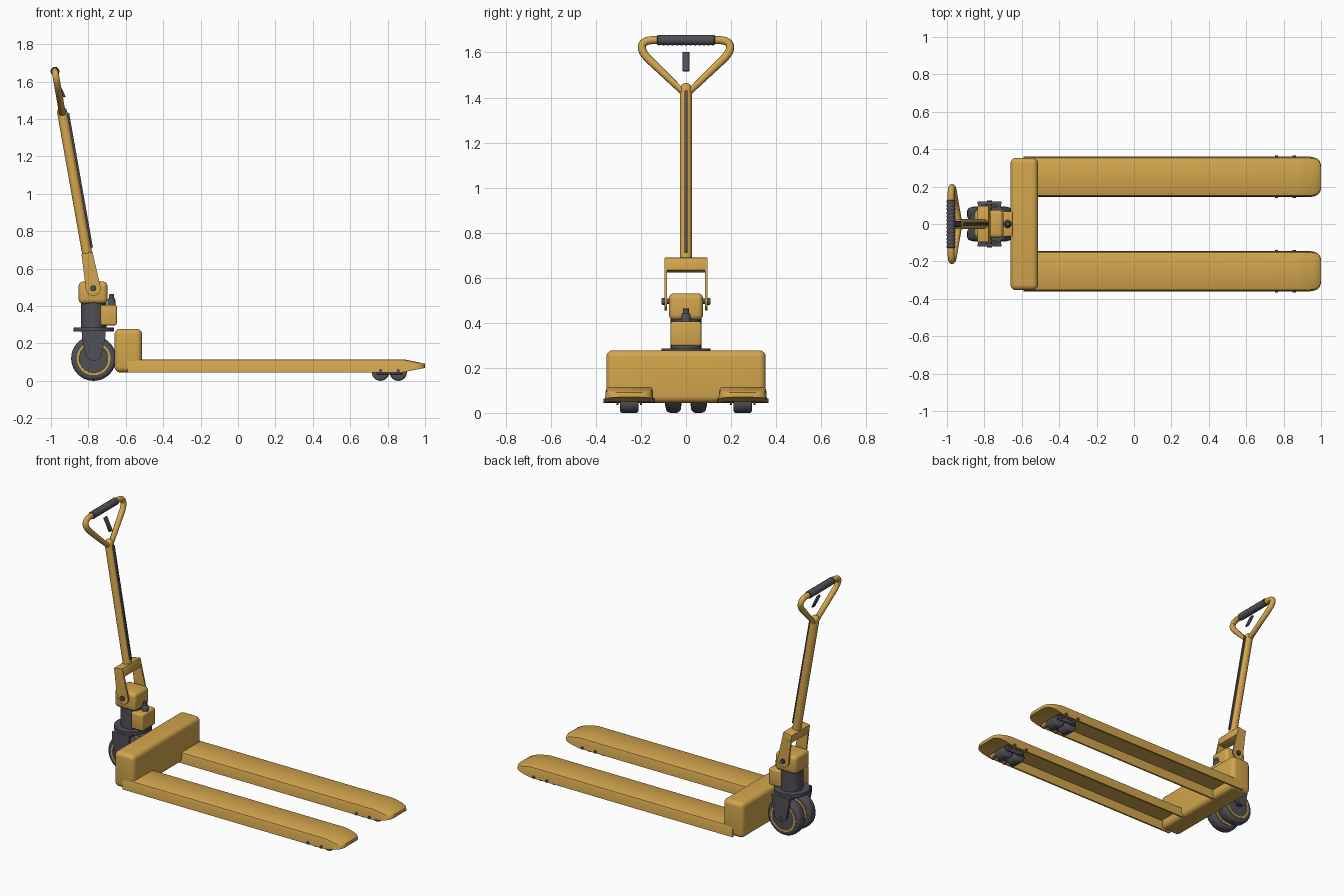
import bpy, bmesh, math
from mathutils import Matrix, Vector

if "Cube" in bpy.data.objects:
    bpy.data.objects.remove(bpy.data.objects["Cube"])

def material(name, rgb):
    m = bpy.data.materials.new(name)
    m.diffuse_color = (*rgb, 1)
    m.use_nodes = True
    m.node_tree.nodes["Principled BSDF"].inputs["Base Color"].default_value = m.diffuse_color
    return m

YELLOW = material("yellow paint", (0.65, 0.38, 0.075))
DARK = material("dark grey", (0.08, 0.08, 0.095))
I = Matrix.Identity(4)
ALONG_Y = Matrix.Rotation(-math.pi / 2, 4, 'X')      # turns local z into y
HANDLE = Matrix.Translation((-0.774, 0, 0.495)) @ Matrix.Rotation(math.radians(-10), 4, 'Y')
WX = -0.772                                          # steering axis

def finish(name, bm, mat, xf=I, angle=35):
    bmesh.ops.recalc_face_normals(bm, faces=bm.faces)
    bm.transform(xf)
    me = bpy.data.meshes.new(name)
    bm.to_mesh(me)
    bm.free()
    me.materials.append(mat)
    me.shade_smooth()
    me.set_sharp_from_angle(angle=math.radians(angle))
    ob = bpy.data.objects.new(name, me)
    bpy.context.collection.objects.link(ob)
    return ob

def box(name, lo, hi, mat, bevel=0, xf=I, segs=4):
    bm = bmesh.new()
    bmesh.ops.create_cube(bm, size=1)
    for v in bm.verts:
        v.co = [lo[i] + (v.co[i] + 0.5) * (hi[i] - lo[i]) for i in range(3)]
    if bevel:
        bmesh.ops.bevel(bm, geom=bm.edges[:], offset=bevel, segments=segs, profile=0.5, affect='EDGES')
    return finish(name, bm, mat, xf)

def loft(name, rings, mat, xf=I, angle=35):
    # skin between rings of equal point counts, with both ends capped
    bm = bmesh.new()
    vs = [[bm.verts.new(p) for p in r] for r in rings]
    n = len(vs[0])
    for a, b in zip(vs, vs[1:]):
        for i in range(n):
            bm.faces.new((a[i], a[(i + 1) % n], b[(i + 1) % n], b[i]))
    bm.faces.new(vs[0])
    bm.faces.new(vs[-1])
    return finish(name, bm, mat, xf, angle)

def lathe(name, profile, mat, xf=I, n=40):
    ring = lambda r, h: [(r * math.cos(2 * math.pi * i / n), r * math.sin(2 * math.pi * i / n), h)
                         for i in range(n)]
    return loft(name, [ring(r, h) for r, h in profile], mat, xf)

def rod(name, r, h0, h1, mat, xf=I, n=24):
    return lathe(name, [(r, h0), (r, h1)], mat, xf, n)

def plate(name, pts, y0, y1, mat, xf=I):
    return loft(name, [[(x, y, z) for x, z in pts] for y in (y0, y1)], mat, xf)

def at(x, y, z):
    return Matrix.Translation((x, y, z)) @ ALONG_Y

def round_wheel(r, w, e):
    # tyre profile with rounded shoulders of size e
    arc = [(r - e + e * math.sin(a), -w / 2 + e - e * math.cos(a))
           for a in [math.pi / 2 * k / 5 for k in range(6)]]
    return arc + [(rr, -h) for rr, h in reversed(arc)]

# forks: open channel underneath, solid tapered tip
def fork_ring(x, w, zt, zb, zi, yc):
    half = [(w, zb), (w - 0.004, zt - 0.014), (w - 0.008, zt - 0.004), (w - 0.016, zt)]
    inner = [(-w + 0.012, zb), (-w + 0.018, zi), (w - 0.018, zi), (w - 0.012, zb)]
    sec = half + [(-y, z) for y, z in reversed(half)] + inner
    return [(x, yc + y, z) for y, z in sec]

def fork_station(x, w, solid):
    t = max(0, (x - 0.88) / 0.12)
    zt, zb = 0.115 - 0.024 * t ** 1.2, 0.045 + 0.024 * t
    return x, w, zt, zb, (zb + 0.0005 if solid else 0.103)

stations = [(-0.59, 0.108, 0), (0.88, 0.108, 0), (0.895, 0.108, 0), (0.9, 0.108, 1), (0.94, 0.108, 1),
            (0.965, 0.104, 1), (0.982, 0.096, 1), (0.994, 0.083, 1), (1.0, 0.064, 1)]
for side, s in (("left", 1), ("right", -1)):
    yc = 0.252 * s
    loft(side + "_fork", [fork_ring(*fork_station(*st), yc) for st in stations], YELLOW)
    # load rollers with axles and links
    for k, x in enumerate((0.762, 0.857)):
        lathe(f"{side}_load_roller_{k}", round_wheel(0.046, 0.084, 0.012), DARK, at(x, yc, 0.046))
        rod(f"{side}_roller_axle_{k}", 0.009, -0.114, 0.114, DARK, at(x, yc, 0.054), 16)
    for k in (-1, 1):
        y = yc + k * 0.052
        box(f"{side}_roller_link_{k}", (0.74, y - 0.005, 0.035), (0.88, y + 0.005, 0.066), DARK, 0.004, segs=2)

# chassis cross body
box("chassis_body", (-0.66, -0.354, 0.045), (-0.513, 0.354, 0.278), YELLOW, 0.03, segs=5)

# steering wheels
for side, s in (("left", 1), ("right", -1)):
    c = at(WX, 0.056 * s, 0.12)
    lathe(side + "_steer_tyre", round_wheel(0.12, 0.068, 0.022), DARK, c, 56)
    lathe(side + "_steer_hub", [(0.06, -0.031), (0.076, -0.031), (0.078, -0.037), (0.09, -0.037),
                                (0.09, 0.037), (0.078, 0.037), (0.076, 0.031), (0.06, 0.031)], YELLOW, c, 48)
    # steering fork leg with a rounded foot
    foot = [(WX + 0.046 * math.cos(a), 0.152 + 0.046 * math.sin(a))
            for a in [math.pi * (1 + k / 12) for k in range(13)]]
    plate(side + "_steer_leg", [(WX + 0.064, 0.268), (WX - 0.064, 0.268), (WX - 0.062, 0.23)] + foot
          + [(WX + 0.062, 0.23)], 0.106 * s, 0.12 * s, DARK)
rod("steer_axle", 0.013, -0.126, 0.126, DARK, at(WX, 0, 0.125))
box("steer_crown", (WX - 0.062, -0.118, 0.248), (WX + 0.062, 0.118, 0.27), DARK, 0.004, segs=2)
rod("swivel_plate", 0.108, 0.264, 0.286, DARK, Matrix.Translation((WX, 0, 0)), 48)

# hydraulic pump
rod("pump_cylinder", 0.068, 0.28, 0.43, DARK, Matrix.Translation((WX, 0, 0)), 48)
box("pump_head", (-0.852, -0.076, 0.412), (-0.698, 0.076, 0.531), YELLOW, 0.024)
box("valve_block", (-0.735, -0.068, 0.297), (-0.648, 0.068, 0.406), YELLOW, 0.01, segs=3)
lathe("valve_knob", [(0.021, 0.395), (0.021, 0.434), (0.017, 0.44), (0.014, 0.442), (0.014, 0.458),
                     (0.01, 0.463)], DARK, Matrix.Translation((-0.676, 0, 0)), 24)

# handle yoke
for side, s in (("left", 1), ("right", -1)):
    arc = [(0.04 * math.cos(a), 0.04 * math.sin(a)) for a in [math.pi * (1 + k / 12) for k in range(13)]]
    plate(side + "_yoke_arm", [(0.03, 0.19), (-0.03, 0.19)] + arc, 0.085 * s, 0.096 * s, YELLOW, HANDLE)
    rod(side + "_pivot_nut", 0.016, -0.005, 0.005, DARK, at(-0.774, 0.101 * s, 0.495), 20)
rod("yoke_pivot_pin", 0.012, -0.108, 0.108, DARK, at(-0.774, 0, 0.495))
box("yoke_crossbar", (-0.031, -0.096, 0.135), (0.031, 0.096, 0.192), YELLOW, 0.003, HANDLE, 2)

# handle shaft with domed top and dark control rod cover
dome = [(0.027 * math.cos(a), 0.957 + 0.027 * math.sin(a)) for a in [1.5 * k / 6 for k in range(7)]]
lathe("handle_shaft", [(0.027, 0.16)] + dome, YELLOW, HANDLE, 32)
box("control_rod_cover", (0.015, -0.007, 0.215), (0.036, 0.007, 0.945), DARK, 0.002, HANDLE, 2)

# handle loop: closed tube along a rounded outline
corners = [Vector(p) for p in ((0, 0.93), (0.2, 1.125), (0.19, 1.178), (0, 1.178))]
path = [corners[0]]
for a, b, c in zip(corners, corners[1:], corners[2:]):
    p = b + (a - b).normalized() * min(0.05, 0.49 * (a - b).length)
    q = b + (c - b).normalized() * min(0.05, 0.49 * (c - b).length)
    path += [p * (1 - t) ** 2 + b * 2 * t * (1 - t) + q * t * t for t in [k / 8 for k in range(9)]]
path.append(corners[3])
outline = path + [Vector((-p.x, p.y)) for p in reversed(path[1:-1])]
cu = bpy.data.curves.new("handle_loop", 'CURVE')
cu.dimensions = '3D'
cu.bevel_depth = 0.018
cu.bevel_resolution = 5
sp = cu.splines.new('POLY')
sp.points.add(len(outline) - 1)
for pt, p in zip(sp.points, outline):
    pt.co = (*(HANDLE @ Vector((0, p.x, p.y))), 1)
sp.use_cyclic_u = True
sp.use_smooth = True
cu.materials.append(YELLOW)
bpy.context.collection.objects.link(bpy.data.objects.new("handle_loop", cu))

# ribbed grip and release lever
grip = [(0.02, -0.128), (0.023, -0.125)]
for k in range(12):
    y = -0.11 + 0.02 * k
    grip += [(0.0235, y - 0.006), (0.0215, y - 0.003), (0.0215, y + 0.003), (0.0235, y + 0.006)]
grip += [(0.023, 0.125), (0.02, 0.128)]
lathe("handle_grip", grip, DARK, HANDLE @ Matrix.Translation((0, 0, 1.178)) @ ALONG_Y, 32)
lever = HANDLE @ Matrix.Translation((0.014, 0, 1.078)) @ Matrix.Rotation(math.radians(-16), 4, 'Y')
box("release_lever", (-0.006, -0.015, -0.047), (0.006, 0.015, 0.047), DARK, 0.003, lever, 2)
